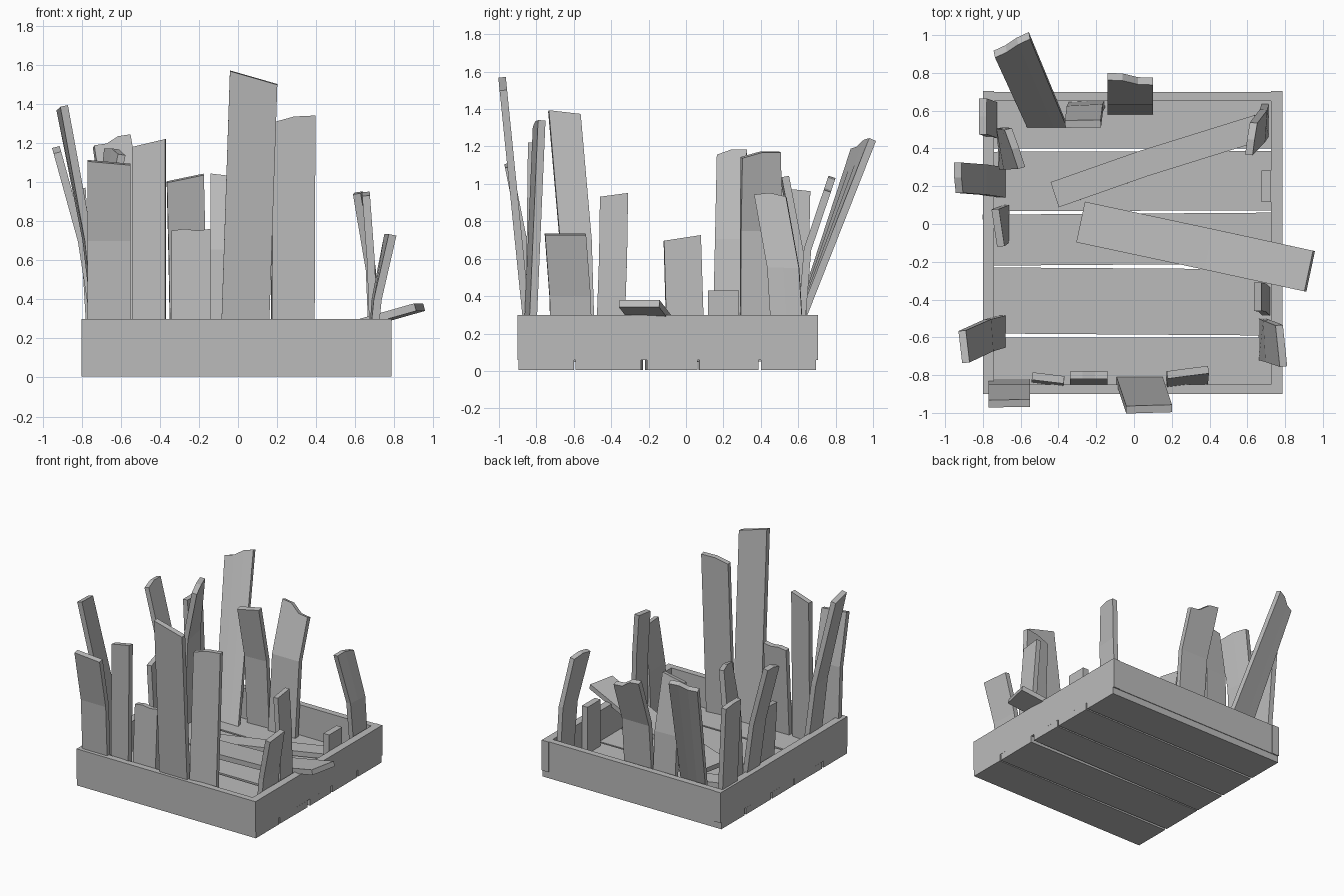
import bpy
import bmesh
from math import cos, radians, sin
from mathutils import Vector

old = bpy.data.objects.get("Cube")
if old:
    bpy.data.objects.remove(old, do_unlink=True)

GREY = (0.5, 0.5, 0.5, 1)
wood = bpy.data.materials.new("grey_wood")
wood.use_nodes = True
wood.diffuse_color = GREY
wood.node_tree.nodes["Principled BSDF"].inputs["Base Color"].default_value = GREY

FLOOR = 0.05
THICK = 0.04


def add_object(name, bm):
    mesh = bpy.data.meshes.new(name)
    bm.to_mesh(mesh)
    bm.free()
    mesh.materials.append(wood)
    obj = bpy.data.objects.new(name, mesh)
    bpy.context.collection.objects.link(obj)
    return obj


def box(name, low, high, turn=0):
    """Box between two corners, turned slightly about its own centre."""
    low, high = Vector(low), Vector(high)
    bm = bmesh.new()
    bmesh.ops.create_cube(bm, size=1)
    bmesh.ops.scale(bm, vec=high - low, verts=bm.verts)
    obj = add_object(name, bm)
    obj.location = (low + high) / 2
    obj.rotation_euler.z = radians(turn)
    return obj


def plank(name, width, path, yaw=0, twist=0, ends=(0, 0), thick=THICK):
    """Bent board along a path; yaw sets its width direction, ends its broken tip."""
    bm = bmesh.new()
    path = [Vector(p) if len(p) > 2 else Vector((*p, FLOOR)) for p in path]
    tip = (path[-1] - path[-2]).normalized()
    rows = []
    for i, point in enumerate(path):
        angle = radians(yaw + twist * i / (len(path) - 1))
        across = Vector((cos(angle), sin(angle), 0)) * width
        row = []
        for j, end in enumerate(ends):
            co = point + across * (j / (len(ends) - 1) - 0.5)
            if i == len(path) - 1:
                co += tip * end
            row.append(bm.verts.new(co))
        rows.append(row)
    for a, b in zip(rows, rows[1:]):
        for j in range(len(ends) - 1):
            bm.faces.new((a[j], a[j + 1], b[j + 1], b[j]))
    obj = add_object(name, bm)
    solid = obj.modifiers.new("thickness", "SOLIDIFY")
    solid.thickness = thick
    solid.offset = 0
    return obj


# Floor boards with narrow gaps
boards = [(-0.895, -0.6, 0), (-0.585, -0.235, -0.4), (-0.215, 0.055, 0.4),
          (0.07, 0.385, 0.2), (0.4, 0.695, 0)]
for i, (front, back, turn) in enumerate(boards):
    box(f"floor_board_{i}", (-0.8, front, 0.005), (0.785, back, 0.058), turn)

# Crate walls
for side, x in (("left", 0.725), ("right", -0.8)):
    box(side + "_wall", (x, -0.9, 0.058), (x + 0.06, 0.705, 0.3))
for side, y in (("front", -0.9), ("back", 0.65)):
    box(side + "_wall", (-0.75, y, 0.058), (0.735, y + 0.05, 0.3))

# Upright planks along the front
plank("front_plank_a", 0.22, [(-0.66, -0.84), (-0.66, -0.87, 0.7), (-0.66, -0.95, 1.1)],
      ends=(0.01, -0.01))
plank("front_plank_b", 0.17, [(-0.455, -0.83), (-0.455, -0.815, 1.2)],
      yaw=-7, ends=(-0.02, 0.02))
plank("front_plank_c", 0.2, [(-0.24, -0.84), (-0.24, -0.8, 0.75)],
      ends=(0, 0.01, 0, 0.01))
plank("front_plank_d", 0.245, [(0.03, -0.83), (0.08, -0.98, 1.535)],
      ends=(0.035, -0.035))
plank("front_plank_e", 0.22, [(0.28, -0.84), (0.285, -0.785, 1.325)],
      yaw=7, ends=(-0.02, 0.01, 0.015))

# Upright planks along the back
plank("back_plank_a", 0.21, [(-0.465, 0.53), (-0.645, 0.945, 1.2)],
      twist=22, ends=(-0.02, -0.01, 0.03, 0.04))
plank("back_plank_b", 0.19, [(-0.25, 0.63), (-0.26, 0.61, 0.6), (-0.27, 0.53, 1.02)],
      yaw=3, ends=(-0.02, 0.02))
plank("back_plank_c", 0.24, [(-0.02, 0.6), (-0.02, 0.65, 0.65), (-0.02, 0.765, 0.99)],
      ends=(0.05, 0.04, -0.02, -0.03))

# Upright planks along the right wall
SIDE = 90
plank("right_plank_a", 0.17, [(-0.7, -0.57), (-0.77, -0.59, 0.7), (-0.9, -0.65, 1.38)],
      yaw=SIDE, twist=8, ends=(0.01, -0.01))
plank("right_plank_b", 0.2, [(-0.68, 0), (-0.72, -0.02, 0.71)],
      yaw=SIDE, twist=8, ends=(-0.015, 0.015))
plank("right_plank_c", 0.16, [(-0.7, 0.22), (-0.8, 0.235, 0.7), (-0.93, 0.245, 1.17)],
      yaw=SIDE, ends=(-0.02, 0.01, 0.01))
plank("right_plank_d", 0.22, [(-0.7, 0.4), (-0.69, 0.4, 0.75), (-0.63, 0.4, 1.16)],
      yaw=SIDE, twist=20, ends=(-0.02, 0.01, 0.01))
plank("right_plank_e", 0.19, [(-0.745, 0.55), (-0.8, 0.57, 0.97)],
      yaw=SIDE, ends=(0, 0, -0.01))

# Upright planks along the left wall
plank("left_plank_a", 0.22, [(0.68, -0.61), (0.71, -0.62, 0.4), (0.78, -0.645, 0.73)],
      yaw=SIDE, twist=6)
plank("left_plank_b", 0.15, [(0.7, -0.41), (0.68, -0.39, 0.6), (0.655, -0.385, 0.94)],
      yaw=SIDE, ends=(-0.01, 0, 0.01))
plank("left_plank_c", 0.17, [(0.695, 0.55), (0.68, 0.52, 0.55), (0.62, 0.45, 0.94)],
      yaw=SIDE, twist=-8, ends=(0, 0.01, -0.01))
plank("left_plank_d", 0.165, [(0.7, 0.2), (0.7, 0.2, 0.43)], yaw=SIDE, thick=0.05)

# Loose planks, one lying flat and one resting on the left wall
plank("loose_plank_flat", 0.14,
      [(-0.42, 0.155, 0.08), (0.05, 0.32, 0.08), (0.66, 0.51, 0.1)], yaw=108)
plank("loose_plank_leaning", 0.22,
      [(-0.28, 0.01, 0.11), (0.4, -0.135, 0.21), (0.93, -0.25, 0.36)], yaw=78)
